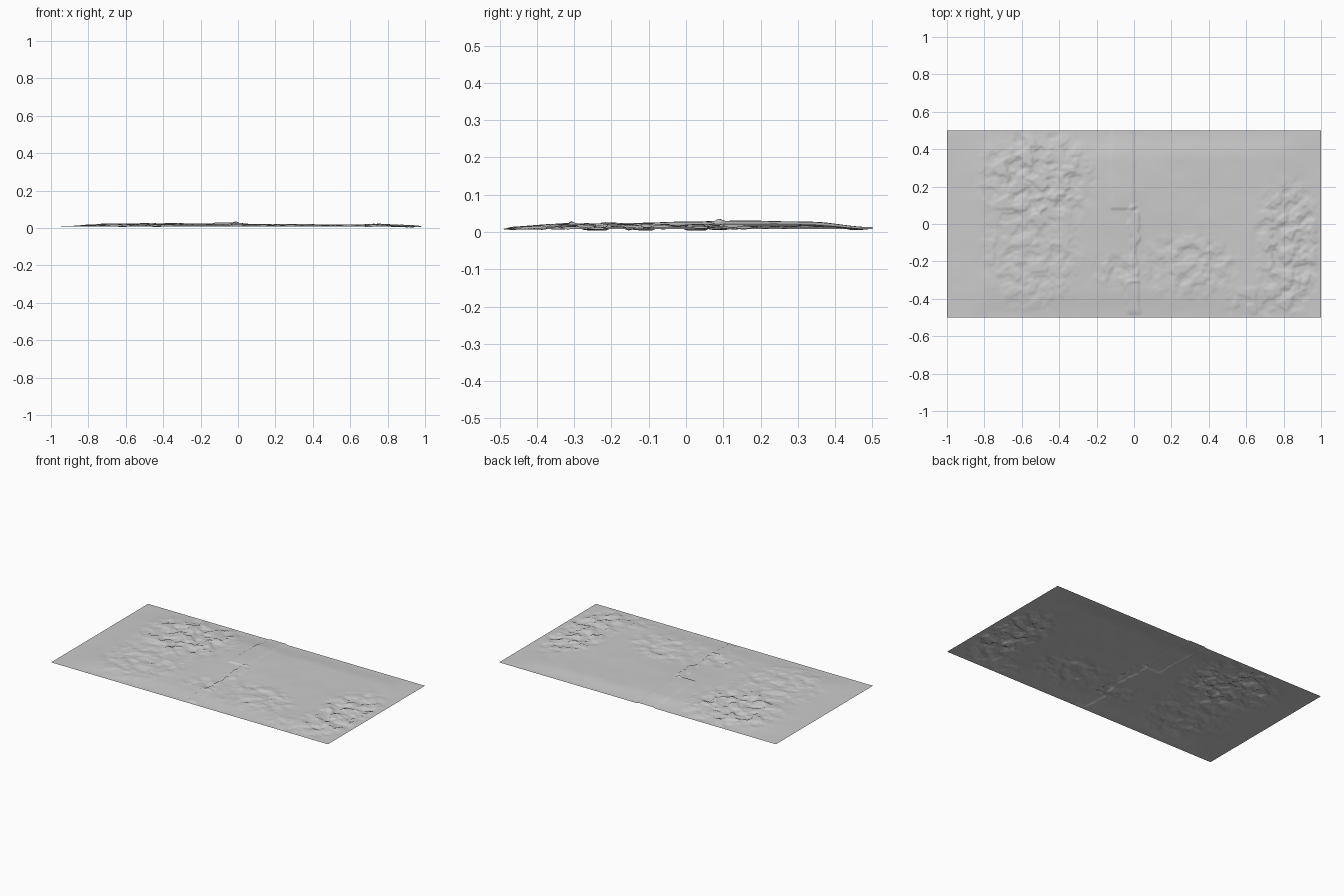
import bpy, bmesh, math
from mathutils import Vector, noise

cube = bpy.data.objects.get("Cube")
if cube:
    bpy.data.objects.remove(cube, do_unlink=True)

stone = bpy.data.materials.new("grey_stone")
stone.use_nodes = True
GREY = (0.6, 0.6, 0.6, 1)
stone.diffuse_color = GREY
stone.node_tree.nodes["Principled BSDF"].inputs["Base Color"].default_value = GREY


def step(a, b, t):
    t = max(0, min(1, (t - a) / (b - a)))
    return t * t * (3 - 2 * t)


def patch(x, y, cx, cy, rx, ry):
    """Soft oval mask."""
    return 1 - step(0.5, 1.1, math.hypot((x - cx) / rx, (y - cy) / ry))


def slab(x, y, x0, x1, y0, y1, soft=0.01):
    """Raised block mask with crisp borders."""
    d = min(x - x0, x1 - x, y - y0, y1 - y)
    return step(-soft / 2, soft / 2, d)


def wobble(x, y, scale, seed):
    return noise.noise(Vector((x * scale, y * scale, seed)))


def height(x, y):
    # gentle swell that falls away to the borders
    rim = step(0, 0.16, 0.5 - abs(y)) * step(0, 0.3, 1 - abs(x))
    crown = 0.009 + 0.008 * math.exp(-((x + 0.12) / 0.35) ** 2 - ((y - 0.17) / 0.25) ** 2)
    z = 0.008 + rim * (crown + 0.003 * wobble(x, y, 3, 1))
    # cracked, flaking areas
    rough = max(patch(x, y, -0.52, 0.24, 0.34, 0.32), patch(x, y, 0.83, -0.12, 0.2, 0.4),
                0.6 * patch(x, y, -0.55, -0.15, 0.3, 0.35), 0.6 * patch(x, y, 0.3, -0.22, 0.3, 0.2),
                0.6 * patch(x, y, -0.1, -0.25, 0.15, 0.1), 0.6 * patch(x, y, 0.7, -0.42, 0.25, 0.12))
    flakes = wobble(x, y, 15, 4) + 0.4 * wobble(x, y, 32, 7)
    border = step(0, 0.04, 0.5 - abs(y)) * step(0, 0.04, 1 - abs(x))
    z += border * rough * 0.006 * (step(0.1, 0.3, flakes) - step(0.12, 0.4, -flakes))
    z += border * 0.0012 * wobble(x, y, 9, 2)
    # long slab, short slab and the ragged seam joining them
    ragged = 0.012 * wobble(x, y, 20, 9)
    z += 0.005 * slab(x + ragged * 0.4, y, -0.125, 0, 0.08, 0.6)
    z += 0.005 * border * slab(x + ragged, y, -0.045 + 0.02 * step(-0.4, -0.5, y),
                               0.02 - 0.1 * (y + 0.35), -0.485, -0.3)
    z += 0.006 * slab(x + 2.5 * ragged, y, -0.02, 0.012, -0.31, 0.1)
    return z


# weathered ground sheet
bm = bmesh.new()
bmesh.ops.create_grid(bm, x_segments=260, y_segments=130, size=1)
for v in bm.verts:
    v.co.y *= 0.5
    v.co.z = height(v.co.x, v.co.y)
mesh = bpy.data.meshes.new("ground_sheet")
bm.to_mesh(mesh)
bm.free()
mesh.materials.append(stone)
sheet = bpy.data.objects.new("ground_sheet", mesh)
bpy.context.collection.objects.link(sheet)
for f in mesh.polygons:
    f.use_smooth = True
